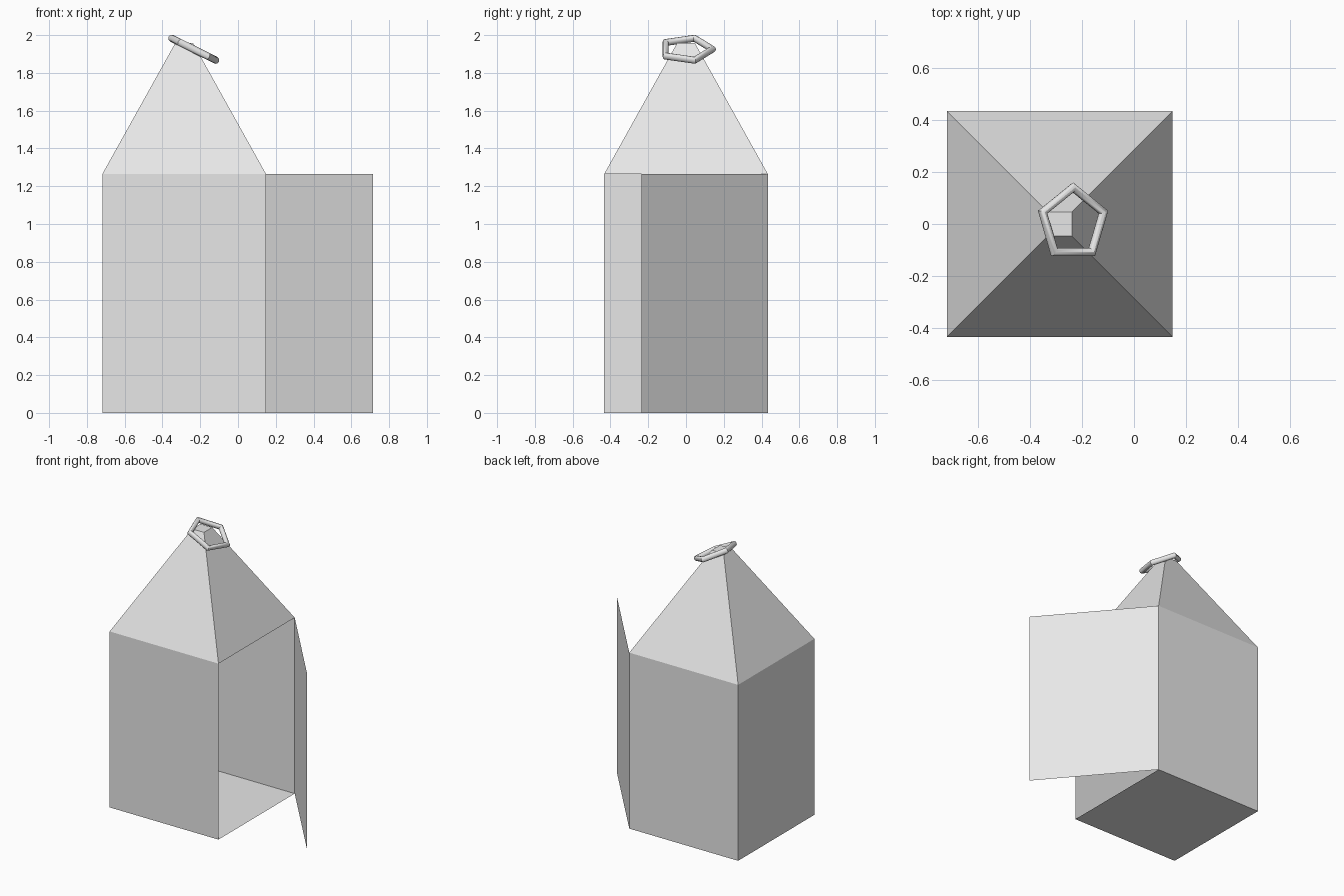
import bpy, bmesh, math

if "Cube" in bpy.data.objects:
    bpy.data.objects.remove(bpy.data.objects["Cube"])

grey = bpy.data.materials.new("light grey")
grey.diffuse_color = (0.8, 0.8, 0.8, 1)
grey.use_nodes = True
grey.node_tree.nodes["Principled BSDF"].inputs["Base Color"].default_value = grey.diffuse_color

CX, HALF = -0.285, 0.433        # body centre and half width
WALL_TOP, ROOF_TOP, CAP = 1.265, 1.958, 0.047

# Hollow body: floor, three walls, tapering roof with a small flat cap, open door
bm = bmesh.new()


def square(h, z):
    return [bm.verts.new((CX + sx * h, sy * h, z))
            for sx, sy in ((-1, -1), (1, -1), (1, 1), (-1, 1))]


floor, eaves, cap = square(HALF, 0), square(HALF, WALL_TOP), square(CAP, ROOF_TOP)
bm.faces.new(floor[::-1])
bm.faces.new(cap)
for i in range(4):
    j = (i + 1) % 4
    if i != 1:                  # the right side is the doorway
        bm.faces.new((floor[i], floor[j], eaves[j], eaves[i]))
    bm.faces.new((eaves[i], eaves[j], cap[j], cap[i]))

# Door swung out from the back right corner
door_low = bm.verts.new((0.715, -0.235, 0))
door_high = bm.verts.new((0.715, -0.235, WALL_TOP))
bm.faces.new((door_low, floor[2], eaves[2], door_high))

mesh = bpy.data.meshes.new("lantern_body")
bm.to_mesh(mesh)
bm.free()
mesh.materials.append(grey)
body = bpy.data.objects.new("lantern_body", mesh)
bpy.context.collection.objects.link(body)

# Five-sided carrying ring, tilted on the roof tip
bpy.ops.mesh.primitive_torus_add(
    major_segments=5, minor_segments=12, major_radius=0.137, minor_radius=0.019,
    location=(-0.234, 0.003, 1.925))
ring = bpy.context.object
ring.name = "carrying_ring"
# turn one corner to the back before tilting
for v in ring.data.vertices:
    v.co.x, v.co.y = -v.co.y, v.co.x
ring.rotation_euler.y = math.radians(26.5)
ring.data.materials.append(grey)
bpy.ops.object.shade_smooth_by_angle(angle=math.radians(35))
